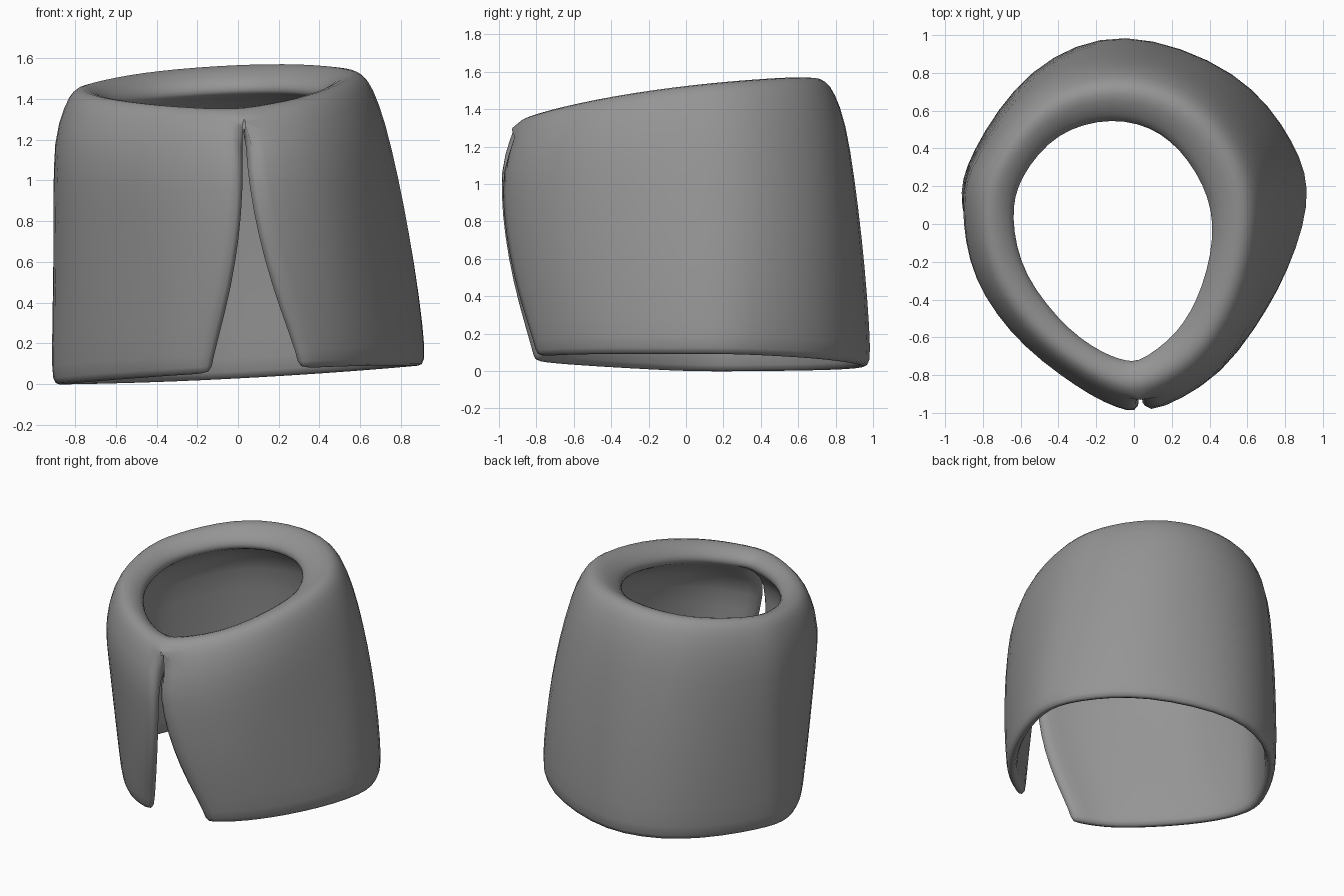
import bpy, bmesh
from mathutils import Vector

if "Cube" in bpy.data.objects:
    bpy.data.objects.remove(bpy.data.objects["Cube"])

# Plan outlines of the wall, running from the slit round the left, back and right
BOTTOM = [(-.14,-.84),(-.36,-.73),(-.57,-.52),(-.79,-.22),(-.92,.1),(-.855,.38),(-.54,.82),
          (-.05,1.01),(.54,.80),(.85,.43),(.93,.1),(.77,-.35),(.54,-.67),(.31,-.83)]
MIDDLE = [(-.02,-.97),(-.28,-.85),(-.58,-.585),(-.82,-.27),(-.91,.1),(-.85,.38),(-.54,.80),
          (-.07,.955),(.46,.80),(.76,.47),(.855,.1),(.71,-.40),(.47,-.78),(.14,-.97)]
UPPER = [(.02,-1.01),(-.20,-.935),(-.59,-.66),(-.85,-.30),(-.91,.1),(-.835,.36),(-.53,.74),
         (-.10,.865),(.33,.755),(.625,.45),(.73,.1),(.64,-.45),(.38,-.84),(.05,-1.01)]
HOLE = [(.02,-.73),(-.12,-.70),(-.34,-.56),(-.57,-.27),(-.64,.03),(-.59,.25),(-.40,.47),
        (-.12,.55),(.14,.48),(.33,.27),(.42,0),(.36,-.33),(.22,-.58),(.02,-.73)]
THICK = 0.08


def smooth(pts, n=2):
    """Resample an outline with a Catmull-Rom curve."""
    p = [Vector(q) for q in pts]
    p = [2 * p[0] - p[1]] + p + [2 * p[-1] - p[-2]]
    out = []
    for i in range(1, len(p) - 2):
        a, b, c, d = p[i - 1:i + 3]
        for k in range(n):
            t = k / n
            out.append(.5 * (2*b + (c-a)*t + (2*a-5*b+4*c-d)*t*t + (3*b-a-3*c+d)*t**3))
    return out + [p[-2]]


def inset(ring, dist):
    """Move an outline toward its inside."""
    out = []
    for i, p in enumerate(ring):
        t = (ring[min(i + 1, len(ring) - 1)] - ring[max(i - 1, 0)]).normalized()
        out.append(p + Vector((t.y, -t.x)) * dist)
    return out


def top_z(p):
    return 1.492 + .06 * p.x + .11 * p.y - .06 * min(p.y, 0) ** 2


def hem_z(p):
    return .015 + .05 * p.x + .02 * p.x ** 2 - .04 * min(p.y, 0)


b, m, u, h = (smooth(r) for r in (BOTTOM, MIDDLE, UPPER, HOLE))
N = len(b)


def wall(t, dist):
    """Horizontal row of the wall at fraction t of its height."""
    ring = [p*(2*t-1)*(t-1) + q*4*t*(1-t) + r*t*(2*t-1) for p, q, r in zip(b, m, u)]
    low, high = .07, (-.25 if dist == 0 else -.24)
    return [Vector((i.x, i.y, (hem_z(o) + low) * (1 - t) + (top_z(o) + high) * t))
            for o, i in zip(ring, inset(ring, dist))]


def rim(f, dz):
    """Row of the rolled rim, between the wall top and the hole."""
    ring = [p.lerp(q, f) for p, q in zip(u, h)]
    if f > .3:      # the slit ends here
        ring[0] = ring[-1] = (ring[0] + ring[-1]) / 2
    return [Vector((p.x, p.y, top_z(p) + dz)) for p in ring]


def hem(dist, dz):
    return [Vector((p.x, p.y, hem_z(o) + dz)) for o, p in zip(b, inset(b, dist))]


steps = [0, .25, .5, .75, 1]
rows = [hem(.015, .01)] + [wall(t, 0) for t in steps]
rows += [rim(f, dz) for f, dz in ((.2, -.08), (.34, -.02), (.52, .008), (.78, -.02),
                                  (1, -.07), (1, -.115), (.96, -.135))]
rows += [wall(t, THICK) for t in reversed(steps)] + [hem(.065, .01)]

bm = bmesh.new()
grid = [[bm.verts.new(p) for p in row] for row in rows]
R = len(grid)
# Outer wall, rim, inner wall and hem
for r in range(R):
    a, c = grid[r], grid[(r + 1) % R]
    for i in range(N - 1):
        bm.faces.new((a[i], c[i], c[i + 1], a[i + 1]))
# Edges of the front slit
for r in range(6):
    for i in (0, N - 1):
        quad = [grid[k][i] for k in (r, r + 1, R - 2 - r, R - 1 - r)]
        bm.faces.new(quad if i else quad[::-1])
# Close the rim above the slit
bmesh.ops.remove_doubles(bm, verts=bm.verts, dist=.0005)

mesh = bpy.data.meshes.new("cuff")
bm.to_mesh(mesh)
bm.free()
cuff = bpy.data.objects.new("cuff", mesh)
bpy.context.collection.objects.link(cuff)

grey = bpy.data.materials.new("grey")
grey.diffuse_color = (.3, .3, .3, 1)
grey.use_nodes = True
grey.node_tree.nodes["Principled BSDF"].inputs["Base Color"].default_value = grey.diffuse_color
mesh.materials.append(grey)

sub = cuff.modifiers.new("soften", 'SUBSURF')
sub.levels = sub.render_levels = 1
for poly in mesh.polygons:
    poly.use_smooth = True
